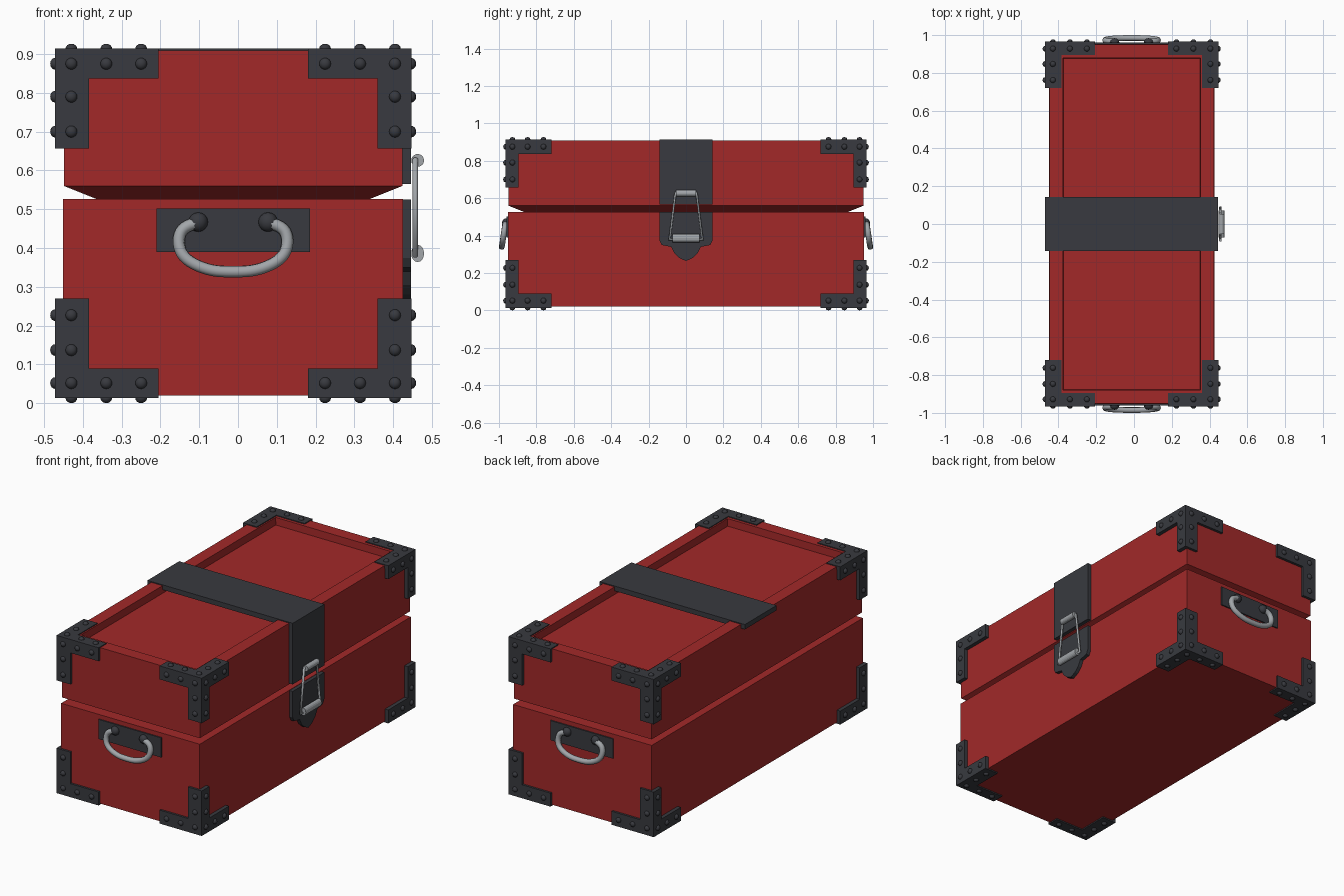
import bpy, bmesh, math
from mathutils import Matrix, Vector

if "Cube" in bpy.data.objects:
    bpy.data.objects.remove(bpy.data.objects["Cube"])

CX = -0.0125                      # the box sits slightly off centre because of the latch


def material(name, rgb):
    m = bpy.data.materials.new(name)
    m.diffuse_color = (*rgb, 1)
    m.use_nodes = True
    m.node_tree.nodes["Principled BSDF"].inputs["Base Color"].default_value = m.diffuse_color
    return m


RED = material("red paint", (0.36, 0.022, 0.022))
IRON = material("dark iron", (0.04, 0.042, 0.05))
STEEL = material("steel", (0.36, 0.38, 0.40))


def finish(name, bm, mat, loc=(0, 0, 0), mirror=None, smooth=False):
    bmesh.ops.recalc_face_normals(bm, faces=bm.faces)
    me = bpy.data.meshes.new(name)
    bm.to_mesh(me)
    bm.free()
    ob = bpy.data.objects.new(name, me)
    bpy.context.collection.objects.link(ob)
    ob.location = loc
    me.materials.append(mat)
    if smooth:
        for p in me.polygons:
            p.use_smooth = True
    if mirror:
        mod = ob.modifiers.new("mirror", 'MIRROR')
        mod.use_axis = mirror
        mod.use_mirror_merge = False
    return ob


def add_box(bm, lo, hi):
    lo, hi = Vector(lo), Vector(hi)
    m = Matrix.Translation((lo + hi) / 2) @ Matrix.Diagonal((*(hi - lo), 1))
    return bmesh.ops.create_cube(bm, size=1, matrix=m)["verts"]


def add_prism(bm, points, axis, a, b):
    """Extrude a flat outline of 2D points along an axis from a to b."""
    def place(p, h):
        q = list(p)
        q.insert(axis, h)
        return q
    face = bm.faces.new([bm.verts.new(place(p, a)) for p in points])
    move = [0, 0, 0]
    move[axis] = b - a
    ext = bmesh.ops.extrude_face_region(bm, geom=[face])["geom"]
    bmesh.ops.translate(bm, vec=move, verts=[v for v in ext if isinstance(v, bmesh.types.BMVert)])
    bm.faces.ensure_lookup_table()


def add_ball(bm, centre, scale):
    m = Matrix.Translation(centre) @ Matrix.Diagonal((*scale, 1))
    bmesh.ops.create_uvsphere(bm, u_segments=12, v_segments=8, radius=1, matrix=m)


def tube(name, pts, radius, mat, cyclic=False, kind='NURBS', loc=(0, 0, 0), mirror=None):
    cu = bpy.data.curves.new(name, 'CURVE')
    cu.dimensions = '3D'
    cu.bevel_depth = radius
    cu.bevel_resolution = 2
    cu.use_fill_caps = True
    cu.resolution_u = 5
    sp = cu.splines.new(kind)
    sp.points.add(len(pts) - 1)
    for p, co in zip(sp.points, pts):
        p.co = (*co, 1)
    sp.use_cyclic_u = cyclic
    if kind == 'NURBS':
        sp.use_endpoint_u = True
        sp.order_u = 3
    tmp = bpy.data.objects.new(name, cu)
    bpy.context.collection.objects.link(tmp)
    me = bpy.data.meshes.new_from_object(tmp.evaluated_get(bpy.context.evaluated_depsgraph_get()))
    bm = bmesh.new()
    bm.from_mesh(me)
    bpy.data.objects.remove(tmp)
    return finish(name, bm, mat, loc, mirror, smooth=True)


# Chest base
bm = bmesh.new()
add_box(bm, (-0.438, -0.953, 0.02), (0.438, 0.953, 0.527))
finish("chest_base", bm, RED, (CX, 0, 0))

# Lid: bevelled underside and a sunken top panel
bm = bmesh.new()
add_box(bm, (-0.436, -0.95, 0.56), (0.436, 0.95, 0.909))
bottom = min(bm.faces, key=lambda f: f.calc_center_median().z)
top = max(bm.faces, key=lambda f: f.calc_center_median().z)
for face, inset, dz in ((bottom, 0.085, -0.034), (top, 0.072, 0)):
    bmesh.ops.inset_region(bm, faces=[face], thickness=inset, use_even_offset=True)
    bmesh.ops.translate(bm, vec=(0, 0, dz), verts=face.verts)
bmesh.ops.inset_region(bm, faces=[top], thickness=0.002, use_even_offset=True)
bmesh.ops.translate(bm, vec=(0, 0, -0.042), verts=top.verts)
finish("lid", bm, RED, (CX, 0, 0))

# Corner brackets: one corner of three L plates, mirrored to all eight
H = (0.459, 0.965, 0.4505)        # half size over the brackets
ARM = (0.266, 0.246, 0.257)       # arm length along each axis
WID = (0.087, 0.07, 0.077)        # arm width along each axis
RIV = ((0.042, 0.132, 0.222), (0.037, 0.118, 0.203), (0.039, 0.124, 0.214))
plates, rivets = bmesh.new(), bmesh.new()
for ax in range(3):
    u, v = [i for i in range(3) if i != ax]
    outline = [(0, 0), (ARM[u], 0), (ARM[u], WID[v]), (WID[u], WID[v]), (WID[u], ARM[v]), (0, ARM[v])]
    add_prism(plates, [(H[u] - p, H[v] - q) for p, q in outline], ax, H[ax] - 0.022, H[ax])
    for i, j in ((0, 0), (1, 0), (2, 0), (0, 1), (0, 2)):
        c, s = [0, 0, 0], [0.015] * 3
        c[ax], c[u], c[v] = H[ax], H[u] - RIV[u][i], H[v] - RIV[v][j]
        s[ax] = 0.0125
        add_ball(rivets, c, s)
CENTRE = (CX, 0, 0.4635)
finish("corner_brackets", plates, IRON, CENTRE, (True, True, True))
finish("rivets", rivets, IRON, CENTRE, (True, True, True), smooth=True)

# Strap over the lid, hanging down on the latch side
bm = bmesh.new()
add_prism(bm, [(-0.472, 0.886), (0.418, 0.886), (0.418, 0.565), (0.446, 0.565),
               (0.446, 0.914), (-0.472, 0.914)], 1, -0.143, 0.143)
finish("lid_strap", bm, IRON)

# Pointed latch plate on the base
half = [(0.143, 0.525), (0.143, 0.375), (0.13, 0.35), (0.08, 0.34), (0.062, 0.305), (0.035, 0.28)]
bm = bmesh.new()
add_prism(bm, half + [(0, 0.264)] + [(-y, z) for y, z in reversed(half)], 0, 0.41, 0.446)
finish("latch_plate", bm, IRON)

# Latch loop with its two rollers
tube("latch_loop", [(0.457, -0.056, 0.628), (0.457, 0.056, 0.628), (0.457, 0.088, 0.38),
                    (0.457, -0.088, 0.38)], 0.0075, STEEL, True, 'POLY')
for name, z, r, length in (("latch_top_roller", 0.626, 0.0165, 0.106), ("latch_bottom_roller", 0.386, 0.022, 0.145)):
    bm = bmesh.new()
    bmesh.ops.create_cone(bm, cap_ends=True, segments=16, radius1=r, radius2=r, depth=length,
                          matrix=Matrix.Diagonal((0.0165 / r, 1, 1, 1)) @ Matrix.Rotation(math.pi / 2, 4, 'X'))
    finish(name, bm, STEEL, (0.463, 0, z))

# End handles: plate, bosses and a drooping grip, mirrored to the back
BOTH_ENDS = (False, True, False)
bm = bmesh.new()
add_box(bm, (-0.198, -0.96, 0.39), (0.198, -0.94, 0.502))
finish("handle_plates", bm, IRON, (CX, 0, 0), BOTH_ENDS)
bm = bmesh.new()
for x in (-0.09, 0.09):
    add_ball(bm, (x, -0.962, 0.467), (0.025, 0.022, 0.025))
finish("handle_bosses", bm, IRON, (CX, 0, 0), BOTH_ENDS, smooth=True)
arc = [(0.09, 0.465), (0.128, 0.458), (0.144, 0.418), (0.128, 0.372), (0.065, 0.342)]
arc = [(-x, z) for x, z in arc] + [(0, 0.338)] + arc[::-1]
tube("end_handles", [(x, -0.985 + (z - 0.338) * 0.15, z) for x, z in arc], 0.0155, STEEL,
     loc=(CX, 0, 0), mirror=BOTH_ENDS)
